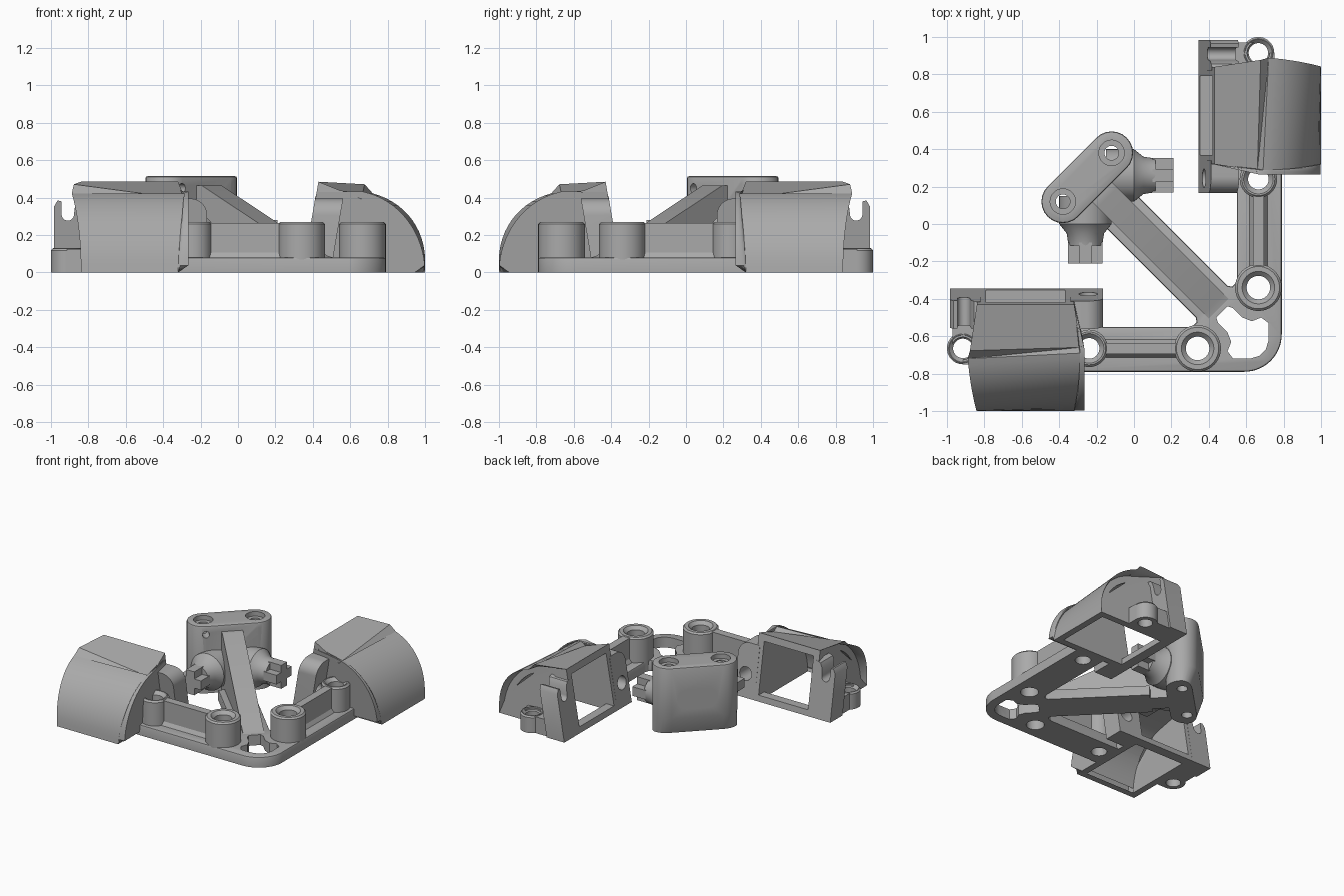
import bpy, bmesh
from math import pi, sin, cos, radians
from mathutils import Matrix, Vector

cube = bpy.data.objects.get("Cube")
if cube:
    bpy.data.objects.remove(cube, do_unlink=True)

grey = bpy.data.materials.new("plain grey")
grey.use_nodes = True
grey.diffuse_color = (0.4, 0.4, 0.4, 1)
grey.node_tree.nodes["Principled BSDF"].inputs["Base Color"].default_value = (0.4, 0.4, 0.4, 1)

ALONG_X = Matrix(((0, 0, 1), (1, 0, 0), (0, 1, 0))).to_4x4()   # profile in y,z
ALONG_Y = Matrix(((1, 0, 0), (0, 0, 1), (0, 1, 0))).to_4x4()   # profile in x,z
MIRROR = Matrix(((0, -1, 0), (-1, 0, 0), (0, 0, 1))).to_4x4()  # swaps the two arms
DIAGONAL = Matrix.Rotation(radians(-45), 4, "Z")               # x turned to the corner
parts = []


def finish(name, bm, matrix=Matrix()):
    bm.transform(matrix)
    bmesh.ops.recalc_face_normals(bm, faces=bm.faces)
    mesh = bpy.data.meshes.new(name)
    bm.to_mesh(mesh)
    bm.free()
    mesh.materials.append(grey)
    obj = bpy.data.objects.new(name, mesh)
    bpy.context.collection.objects.link(obj)
    parts.append(obj)
    return obj


def prism_mesh(points, low, high):
    bm = bmesh.new()
    face = bm.faces.new([bm.verts.new((a, b, low)) for a, b in points])
    top = bmesh.ops.extrude_face_region(bm, geom=[face])["geom"]
    bmesh.ops.translate(bm, vec=(0, 0, high - low),
                        verts=[v for v in top if isinstance(v, bmesh.types.BMVert)])
    return bm


def prism(name, points, low, high, matrix=Matrix(), bevel=0):
    bm = prism_mesh(points, low, high)
    if bevel:
        rim = [e for e in bm.edges if all(abs(v.co.z - high) < 1e-4 for v in e.verts)]
        bmesh.ops.bevel(bm, geom=rim, offset=bevel, segments=2, profile=0.5, affect="EDGES")
    return finish(name, bm, matrix)


def box(name, x, y, z):
    return prism(name, [(x[0], y[0]), (x[1], y[0]), (x[1], y[1]), (x[0], y[1])], *z)


def lathe(name, profile, matrix, steps=40):
    """Spin (radius, height) points; the first and last point join up."""
    bm = bmesh.new()
    vs = [bm.verts.new((r, 0, z)) for r, z in profile]
    es = [bm.edges.new((vs[i - 1], vs[i])) for i in range(len(vs))]
    bmesh.ops.spin(bm, geom=vs + es, axis=(0, 0, 1), cent=(0, 0, 0),
                   angle=2 * pi, steps=steps, use_merge=True)
    bmesh.ops.remove_doubles(bm, verts=bm.verts, dist=1e-5)
    return finish(name, bm, matrix)


def tube(name, x, y, outer, inner, top):
    c = 0.012
    profile = [(inner, 0), (outer, 0), (outer, top - c), (outer - c, top),
               (inner + 2 * c, top), (inner, top - 2 * c)]
    return lathe(name, profile, Matrix.Translation((x, y, 0)))


def arc(cx, cy, rx, ry, start, end, steps=12):
    angles = [radians(start + (end - start) * i / steps) for i in range(steps + 1)]
    return [(cx + rx * cos(a), cy + ry * sin(a)) for a in angles]


def stadium(half, r):
    return arc(half, 0, r, r, -90, 90) + arc(-half, 0, r, r, 90, 270)


def drill(x, y, r, matrix=Matrix(), low=-0.1, high=0.7):
    return prism("drill", arc(x, y, r, r, 0, 350, 35), low, high, matrix)


def cut(obj, *cutters):
    for c in cutters:
        mod = obj.modifiers.new("cut", "BOOLEAN")
        mod.operation, mod.solver, mod.object = "DIFFERENCE", "EXACT", c
    graph = bpy.context.evaluated_depsgraph_get()
    mesh = bpy.data.meshes.new_from_object(obj.evaluated_get(graph))
    obj.modifiers.clear()
    obj.data = mesh
    for c in cutters:
        parts.remove(c)
        bpy.data.objects.remove(c, do_unlink=True)


# Curved air duct, hollow, open below and at the slanted mouth
outline = [(-0.345, 0), (-0.43, 0.485)] + arc(-0.59, 0, 0.41, 0.44, 101, 180, 16)
bm = prism_mesh(outline, -0.84, -0.32)
bm.transform(ALONG_X)
rounded = []
for e in bm.edges:
    mid = (e.verts[0].co + e.verts[1].co) / 2
    if abs(e.verts[0].co.x - e.verts[1].co.x) < 1e-4 and mid.z > 0.01 and mid.y < -0.44:
        rounded.append(e)
bmesh.ops.bevel(bm, geom=rounded, offset=0.055, segments=5, profile=0.5, affect="EDGES")
duct = finish("right_duct", bm)
hollow = ([(-0.42, -0.1), (-0.42, 0.045), (-0.2, 0.045), (-0.2, 0.48)]
          + arc(-0.59, 0, 0.36, 0.39, 101, 180, 16) + [(-0.95, -0.1)])
cut(duct, prism("hollow", hollow, -0.79, -0.37, ALONG_X))

# Slanted flange and slotted clip on either side of the mouth
lean = Matrix.Identity(4)
lean[1][2] = -0.17
flange = prism("right_flange", [(-0.34, 0), (-0.165, 0)]
               + arc(-0.255, 0.305, 0.09, 0.09, 0, 90) + [(-0.34, 0.395)],
               -0.495, -0.345, lean @ ALONG_Y)
cut(flange, drill(-0.245, 0.17, 0.05, ALONG_Y, -0.8, 0))
prism("right_clip", [(-0.82, 0), (-0.985, 0), (-0.985, 0.35), (-0.965, 0.385), (-0.945, 0.38)]
      + arc(-0.91, 0.31, 0.033, 0.033, 180, 360)
      + [(-0.87, 0.37), (-0.855, 0.4), (-0.82, 0.41)], -0.495, -0.345, lean @ ALONG_Y)

# Screw ear beside the duct
tube("right_ear", -0.915, -0.665, 0.085, 0.052, 0.13)
web = box("right_ear_web", (-0.915, -0.82), (-0.75, -0.58), (0, 0.125))
neck = box("right_ear_neck", (-0.97, -0.83), (-0.665, -0.49), (0, 0.125))
for part in (web, neck):
    cut(part, drill(-0.915, -0.665, 0.06))

# Bosses on the arm and the wall joining them
tube("right_outer_boss", -0.24, -0.665, 0.1, 0.055, 0.27)
tube("right_inner_boss", 0.34, -0.665, 0.125, 0.063, 0.27)
box("right_boss_wall", (-0.16, 0.24), (-0.695, -0.635), (0.05, 0.265))
prism("right_wall_foot", [(-0.72, 0.07), (-0.61, 0.07), (-0.64, 0.115), (-0.69, 0.115)],
      -0.16, 0.23, ALONG_X)

# Nozzle with a cross-shaped tip
aim = Matrix.Translation((-0.26, 0, 0.19)) @ Matrix.Rotation(pi / 2, 4, "X")
lathe("right_nozzle", [(0, -0.15), (0.14, -0.15), (0.14, 0.0), (0.1, 0.05), (0.09, 0.115),
                       (0, 0.115)], aim)
box("right_nozzle_tip_flat", (-0.352, -0.168), (-0.21, -0.1), (0.155, 0.225))
box("right_nozzle_tip_upright", (-0.295, -0.225), (-0.21, -0.1), (0.1, 0.28))

# The other arm is the reflection across the diagonal
for obj in list(parts):
    mesh = obj.data.copy()
    mesh.transform(MIRROR)
    mesh.flip_normals()
    twin = bpy.data.objects.new(obj.name.replace("right", "left"), mesh)
    bpy.context.collection.objects.link(twin)
    parts.append(twin)

# Base plate: two arms, rounded corner and diagonal foot
half = [(-0.33, -0.79)] + arc(0.59, -0.59, 0.2, 0.2, -90, -45, 8)
inner = [(-0.17, 0), (0.33, -0.5), (0.335, -0.525), (0.31, -0.55), (-0.33, -0.55)]
flip = lambda pts: [(-y, -x) for x, y in reversed(pts)]
plate = prism("base_plate", half + flip(half)[1:] + flip(inner) + inner, 0, 0.08, bevel=0.012)
side = [(0.44, -0.5), (0.45, -0.53), (0.5, -0.58), (0.52, -0.63), (0.5, -0.68),
        (0.53, -0.72), (0.62, -0.72), (0.67, -0.705)]
opening = prism("opening", side + flip(side), -0.1, 0.3)
holes = [drill(x, -0.665, r) for x, r in ((-0.24, 0.06), (0.34, 0.07))]
holes += [drill(0.665, -x, r) for x, r in ((-0.24, 0.06), (0.34, 0.07))]
cut(plate, opening, *holes)

# Sloping strut up to the head block
strut = prism("diagonal_strut", [(-0.24, 0), (0.64, 0), (0.64, 0.08), (0.6, 0.09), (-0.2, 0.465),
                                 (-0.24, 0.465)], -0.075, 0.075, DIAGONAL @ ALONG_Y)

# Head block: local y points to the back, lower back tapers in
place = Matrix.Translation((-0.25, 0.25, 0)) @ Matrix.Rotation(radians(45), 4, "Z")
bm = prism_mesh(stadium(0.184, 0.115), 0, 0.515)
bmesh.ops.bisect_plane(bm, geom=bm.verts[:] + bm.edges[:] + bm.faces[:],
                       plane_co=(0, 0, 0.13), plane_no=(0, 0, 1))
for v in bm.verts:
    if v.co.z < 0.01 and v.co.y > 0:
        v.co.y *= 0.6
rim = [e for e in bm.edges if all(v.co.z > 0.5 for v in e.verts)]
bmesh.ops.bevel(bm, geom=rim, offset=0.012, segments=2, profile=0.5, affect="EDGES")
head = finish("head_block", bm, place)
cutters = []
for s in (-0.184, 0.184):
    cutters += [drill(s, 0, 0.038, place), drill(s, 0, 0.068, place, 0.48, 0.7),
                drill(s, 0.45, 0.025, place @ ALONG_Y, -0.3, 0)]
recess = prism("recess", stadium(0.07, 0.075), 0.0, 0.3,
               place @ Matrix.Translation((0, 0, 0.27)) @ ALONG_Y)
cut(head, recess, *cutters)

# Smooth curved faces, keep the edges crisp
bpy.ops.object.select_all(action="DESELECT")
for obj in parts:
    obj.select_set(True)
bpy.context.view_layer.objects.active = head
bpy.ops.object.shade_smooth_by_angle(angle=radians(35))
